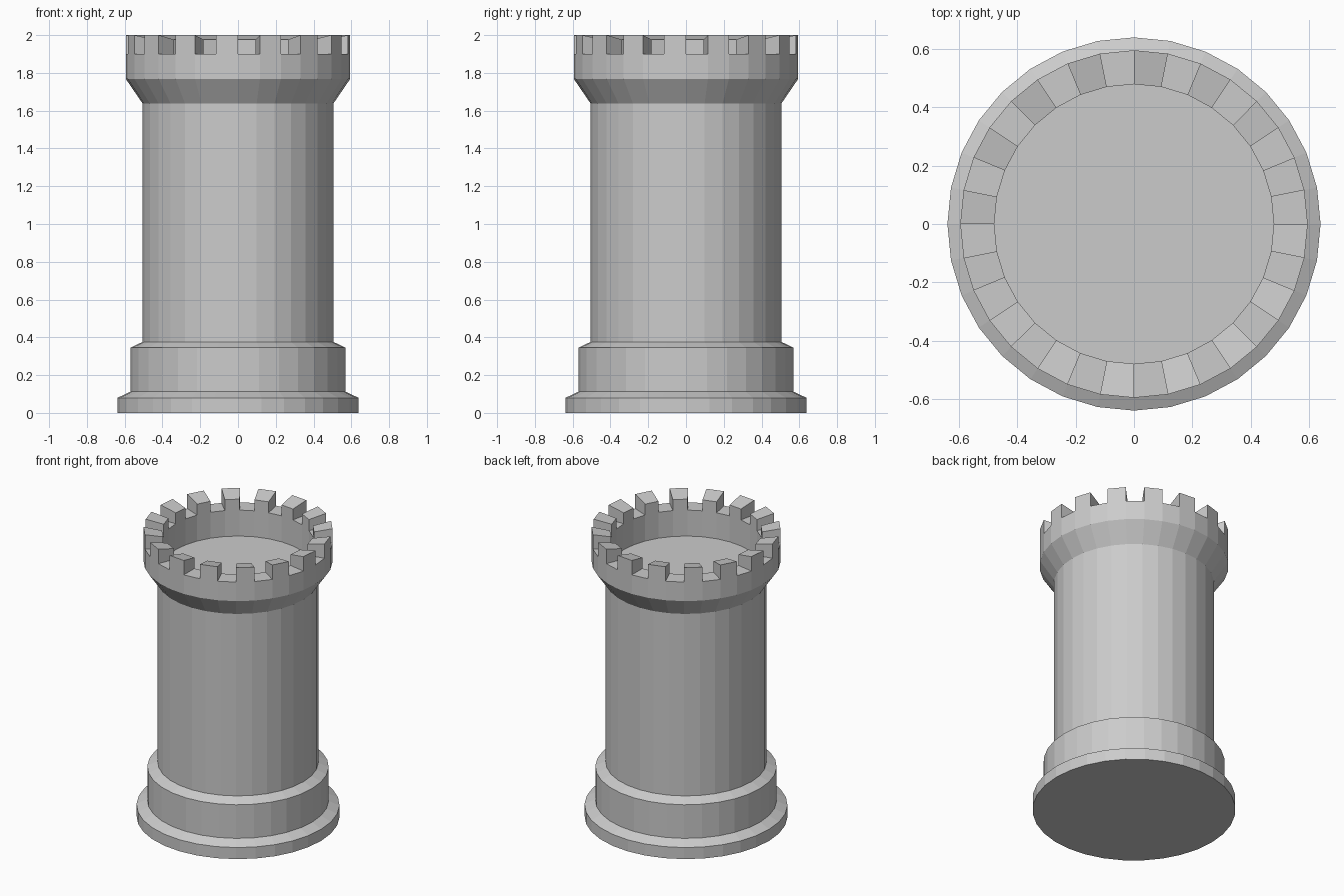
import bpy
import bmesh
from math import sin, cos, tau

if "Cube" in bpy.data.objects:
    bpy.data.objects.remove(bpy.data.objects["Cube"])

SIDES = 32
R_OUT, R_IN = 0.594, 0.478
RIM_Z, TOP_OUT_Z, TOP_IN_Z, FLOOR_Z = 1.90, 2.0, 1.976, 1.72

# Tower silhouette as (radius, height), from the foot up over the rim to the inner floor
profile = [
    (0.638, 0.0), (0.638, 0.08),       # foot
    (0.57, 0.112), (0.57, 0.345),      # plinth
    (0.505, 0.376), (0.505, 1.638),    # shaft
    (R_OUT, 1.768), (R_OUT, RIM_Z),    # flared crown
    (R_IN, RIM_Z), (R_IN, FLOOR_Z),    # inner wall
]

bm = bmesh.new()
rings = [[bm.verts.new((r * cos(tau * i / SIDES), r * sin(tau * i / SIDES), z))
          for i in range(SIDES)] for r, z in profile]

# Walls, collecting every second rim face for a battlement
battlements = []
for k, (low, high) in enumerate(zip(rings, rings[1:])):
    for i in range(SIDES):
        j = (i + 1) % SIDES
        face = bm.faces.new((low[i], low[j], high[j], high[i]))
        if profile[k] == (R_OUT, RIM_Z) and i % 2:
            battlements.append(face)

# Underside and inner floor
bm.faces.new(rings[0][::-1])
bm.faces.new(rings[-1])

# Raise the battlements, with tops sloping down towards the inside
raised = bmesh.ops.extrude_discrete_faces(bm, faces=battlements)["faces"]
for face in raised:
    for v in face.verts:
        outer = v.co.xy.length > (R_OUT + R_IN) / 2
        v.co.z = TOP_OUT_Z if outer else TOP_IN_Z

bmesh.ops.recalc_face_normals(bm, faces=bm.faces)
mesh = bpy.data.meshes.new("round_tower")
bm.to_mesh(mesh)
bm.free()
tower = bpy.data.objects.new("round_tower", mesh)
bpy.context.collection.objects.link(tower)
